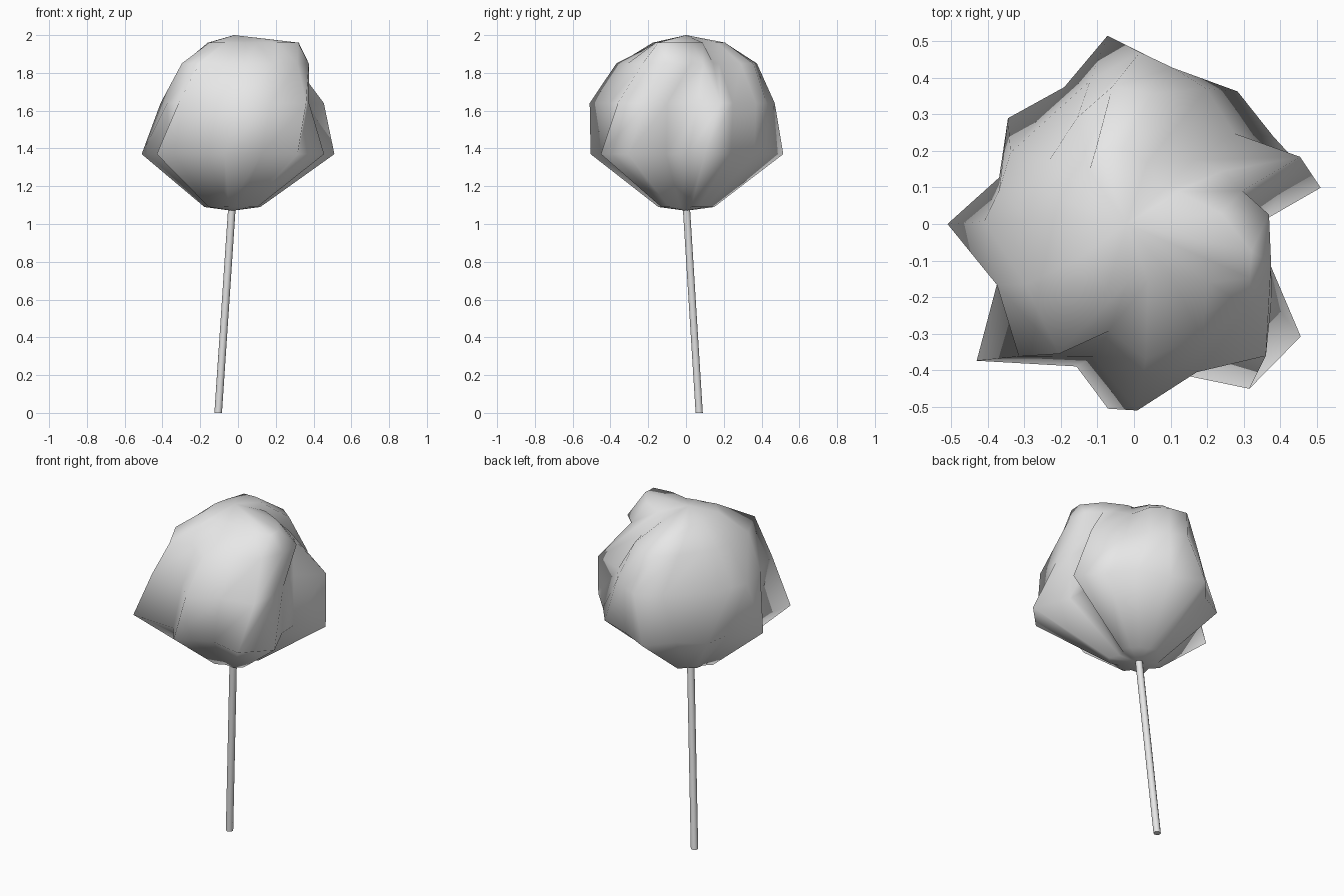
import bpy
import bmesh
from math import cos, sin, radians
from mathutils import Vector

default_cube = bpy.data.objects.get("Cube")
if default_cube:
    bpy.data.objects.remove(default_cube, do_unlink=True)


def make_material(name, colour):
    material = bpy.data.materials.new(name)
    material.use_nodes = True
    material.diffuse_color = colour
    material.node_tree.nodes["Principled BSDF"].inputs["Base Color"].default_value = colour
    return material


pale_grey = make_material("pale grey", (0.8, 0.8, 0.8, 1))

# Folds around the crown, ridges and valleys. Each fold has four angles
# (degrees) from the widest ring to the top ring, then the four radii there
# (hundredths).
RING_HEIGHTS = (1.37, 1.64, 1.85, 1.96)
FOLDS = [
    (11, 22, 31, 36, 52, 49, 28, 15),
    (32, 42, 47, 50, 45, 37, 24, 12),
    (52, 62, 65, 78, 46, 42, 32, 17),
    (77, 76, 82, 98, 44, 44, 36, 21),
    (98, 88, 99, 117, 52, 47, 38, 23),
    (117, 107, 118, 130, 42, 41, 33, 19),
    (140, 150, 143, 145, 45, 39, 29, 17),
    (161, 166, 161, 162, 39, 38, 29, 16),
    (180, 179, 178, 178, 51, 41, 29, 16),
    (200, 204, 209, 212, 39, 41, 34, 18),
    (221, 229, 240, 248, 57, 48, 41, 19),
    (248, 253, 257, 264, 42, 38, 30, 16),
    (262, 271, 275, 284, 51, 51, 37, 16),
    (287, 293, 301, 305, 43, 44, 36, 17),
    (305, 315, 324, 322, 55, 51, 39, 26),
    (326, 331, 344, 335, 55, 43, 39, 35),
    (344, 345, 364, 347, 38, 38, 37, 33),
    (362, 371, 377, 367, 36, 33, 31, 24),
]


def polar(angle, radius, z):
    a = radians(angle)
    return (radius * cos(a), radius * sin(a), z)


def finish(bm, name):
    bmesh.ops.recalc_face_normals(bm, faces=bm.faces)
    mesh = bpy.data.meshes.new(name)
    bm.to_mesh(mesh)
    bm.free()
    mesh.materials.append(pale_grey)
    obj = bpy.data.objects.new(name, mesh)
    bpy.context.collection.objects.link(obj)
    return obj


def build_crown():
    bm = bmesh.new()
    # small lower ring around the stem, then the swirled fold rings
    bottom = bm.verts.new((-0.03, 0, 1.07))
    rings = [[bm.verts.new(Vector((-0.03, 0, 0)) + Vector(polar(f[0], f[4] * 0.0029, 1.09)))
              for f in FOLDS]]
    for level, z in enumerate(RING_HEIGHTS):
        rings.append([bm.verts.new(polar(f[level], f[4 + level] / 100, z)) for f in FOLDS])
    top = bm.verts.new((-0.02, 0, 2))
    count = len(FOLDS)
    for i in range(count):
        j = (i + 1) % count
        for low, high in zip(rings, rings[1:]):
            bm.faces.new((low[i], low[j], high[j], high[i]))
        bm.faces.new((bottom, rings[0][j], rings[0][i]))
        bm.faces.new((top, rings[-1][i], rings[-1][j]))
    for face in bm.faces:
        face.smooth = True
    return finish(bm, "crown")


def build_stem(start, end, radius, sides):
    # leaning rod with level ends
    bm = bmesh.new()
    ends = [[bm.verts.new(Vector(centre) + Vector(polar(360 * i / sides, radius, 0)))
             for i in range(sides)] for centre in (start, end)]
    for i in range(sides):
        j = (i + 1) % sides
        side = bm.faces.new((ends[0][i], ends[0][j], ends[1][j], ends[1][i]))
        side.smooth = True
    for ring in ends:
        bm.faces.new(ring)
    return finish(bm, "stem")


crown = build_crown()
stem = build_stem((-0.105, 0.07, 0), (-0.03, 0, 1.12), 0.02, 10)

# Keep the stem's end caps crisp
bpy.ops.object.select_all(action="DESELECT")
stem.select_set(True)
bpy.context.view_layer.objects.active = stem
bpy.ops.object.shade_smooth_by_angle(angle=radians(50))
